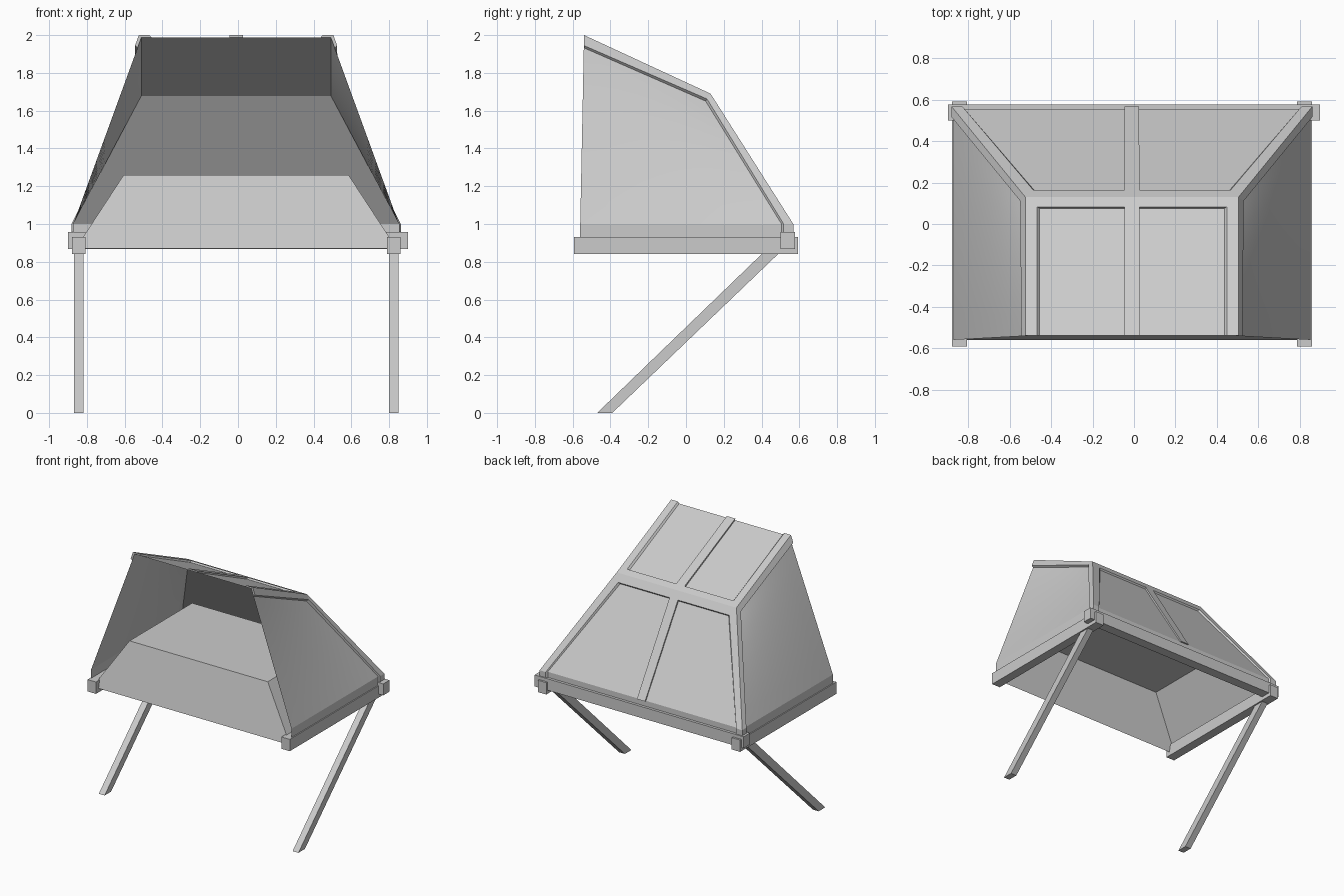
import bpy, bmesh
from mathutils import Vector

if "Cube" in bpy.data.objects:
    bpy.data.objects.remove(bpy.data.objects["Cube"])

CX = -0.01  # hood and rails share this centre line


def make(name, verts, faces):
    me = bpy.data.meshes.new(name)
    me.from_pydata([tuple(v) for v in verts], [], faces)
    bm = bmesh.new()
    bm.from_mesh(me)
    bmesh.ops.remove_doubles(bm, verts=bm.verts, dist=1e-5)
    bmesh.ops.recalc_face_normals(bm, faces=bm.faces)
    bm.to_mesh(me)
    bm.free()
    ob = bpy.data.objects.new(name, me)
    bpy.context.collection.objects.link(ob)
    return ob


def prism(name, a, b):
    """Solid between two matching four-point loops."""
    sides = [(i, (i + 1) % 4, (i + 1) % 4 + 4, i + 4) for i in range(4)]
    return make(name, list(a) + list(b), [(3, 2, 1, 0), (4, 5, 6, 7)] + sides)


def box(name, x, y, z):
    loop = lambda h: [(x[0], y[0], h), (x[1], y[0], h), (x[1], y[1], h), (x[0], y[1], h)]
    return prism(name, loop(z[0]), loop(z[1]))


def at(c, u, v):
    """Point on the patch with corners (0,0) (1,0) (1,1) (0,1)."""
    a, b, d, e = (Vector(p) for p in c)
    return a.lerp(b, u).lerp(e.lerp(d, u), v)


def hood(w, foot, ridge, top, wide):
    """Corner patches of one hood surface."""
    P = lambda s, half, yz: (CX + s * half, yz[0], yz[1])
    fy = -0.56
    d = {
        "top": [P(-1, w, top), P(1, w, top), P(1, w, ridge), P(-1, w, ridge)],
        "back": [P(-1, w, ridge), P(1, w, ridge), P(1, wide, (foot, 1.0)), P(-1, wide, (foot, 1.0))],
        "back_skirt": [P(-1, wide, (foot, 1.0)), P(1, wide, (foot, 1.0)),
                       P(1, wide, (foot, .93)), P(-1, wide, (foot, .93))],
    }
    for n, s in (("left", -1), ("right", 1)):
        d[n] = [P(s, wide, (fy, 1.0)), P(s, w, top), P(s, w, ridge), P(s, wide, (foot, 1.0))]
        d[n + "_skirt"] = [P(s, wide, (fy, .93)), P(s, wide, (fy, 1.0)),
                           P(s, wide, (foot, 1.0)), P(s, wide, (foot, .93))]
    return d


inner = hood(.502, .556, (.122, 1.678), (-.54, 1.987), .862)
outer = hood(.515, .568, (.13, 1.69), (-.54, 2.0), .872)

# Hood sheet, panels sewn together
N = 8
verts, faces = [], []
for c in inner.values():
    k = len(verts)
    verts += [at(c, i / N, j / N) for j in range(N + 1) for i in range(N + 1)]
    faces += [(k + j * (N + 1) + i, k + j * (N + 1) + i + 1, k + (j + 1) * (N + 1) + i + 1, k + (j + 1) * (N + 1) + i)
              for j in range(N) for i in range(N)]
sheet = make("hood_sheet", verts, faces)
bpy.context.view_layer.objects.active = sheet
sheet.select_set(True)
bpy.ops.object.shade_smooth_by_angle(angle=0.35)
sheet.select_set(False)


def strip(name, panel, uv):
    prism(name, [at(inner[panel], *p) for p in uv], [at(outer[panel], *p) for p in uv])


# Raised trim on the top and back panels
strip("top_cross_trim", "top", [(.05, .93), (.95, .93), (.95, 1), (.05, 1)])
strip("top_centre_trim", "top", [(.465, 0), (.535, 0), (.535, 1), (.465, 1)])
strip("back_cross_trim", "back", [(.05, 0), (.95, 0), (.95, .08), (.05, .08)])
strip("back_centre_trim", "back", [(.465, 0), (.535, 0), (.52, 1), (.48, 1)])
for n, m in (("left", lambda u: u), ("right", lambda u: 1 - u)):
    strip(n + "_top_trim", "top", [(m(0), 0), (m(.055), 0), (m(.055), 1), (m(0), 1)])
    strip(n + "_back_trim", "back", [(m(0), 0), (m(.065), 0), (m(.03), 1), (m(0), 1)])
    strip(n + "_back_foot_trim", "back_skirt", [(m(0), 0), (m(.03), 0), (m(.03), 1), (m(0), 1)])
    # Trim folded over onto the side panels
    strip(n + "_side_upper_trim", n, [(.945, 0), (1, 0), (1, 1), (.93, .93)])
    strip(n + "_side_rear_trim", n, [(.93, .93), (1, 1), (0, 1), (0, .955)])
    strip(n + "_side_foot_trim", n + "_skirt", [(0, .955), (1, .955), (1, 1), (0, 1)])

# Open-bottomed tapered tray inside the hood
lo = [(CX - .85, -.56, .87), (CX + .85, -.56, .87), (CX + .85, .555, .87), (CX - .85, .555, .87)]
hi = [(CX - .595, -.47, 1.26), (CX + .595, -.47, 1.26), (CX + .595, .30, 1.26), (CX - .595, .30, 1.26)]
make("inner_tray", lo + hi, [(4, 5, 6, 7)] + [(i, (i + 1) % 4, (i + 1) % 4 + 4, i + 4) for i in range(4)])

# Rear beam, side rails and slanted legs
box("rear_beam", (-.90, .90), (.50, .577), (.868, .957))
for n, s in (("left", -1), ("right", 1)):
    c = CX + s * .834
    box(n + "_rail", (c - .036, c + .036), (-.592, .592), (.84, .932))
    legs = [[(c + dx, -.47, 0), (c + dx, -.39, 0), (c + dx, .492, .845), (c + dx, .405, .845)] for dx in (-.025, .025)]
    prism(n + "_leg", *legs)
